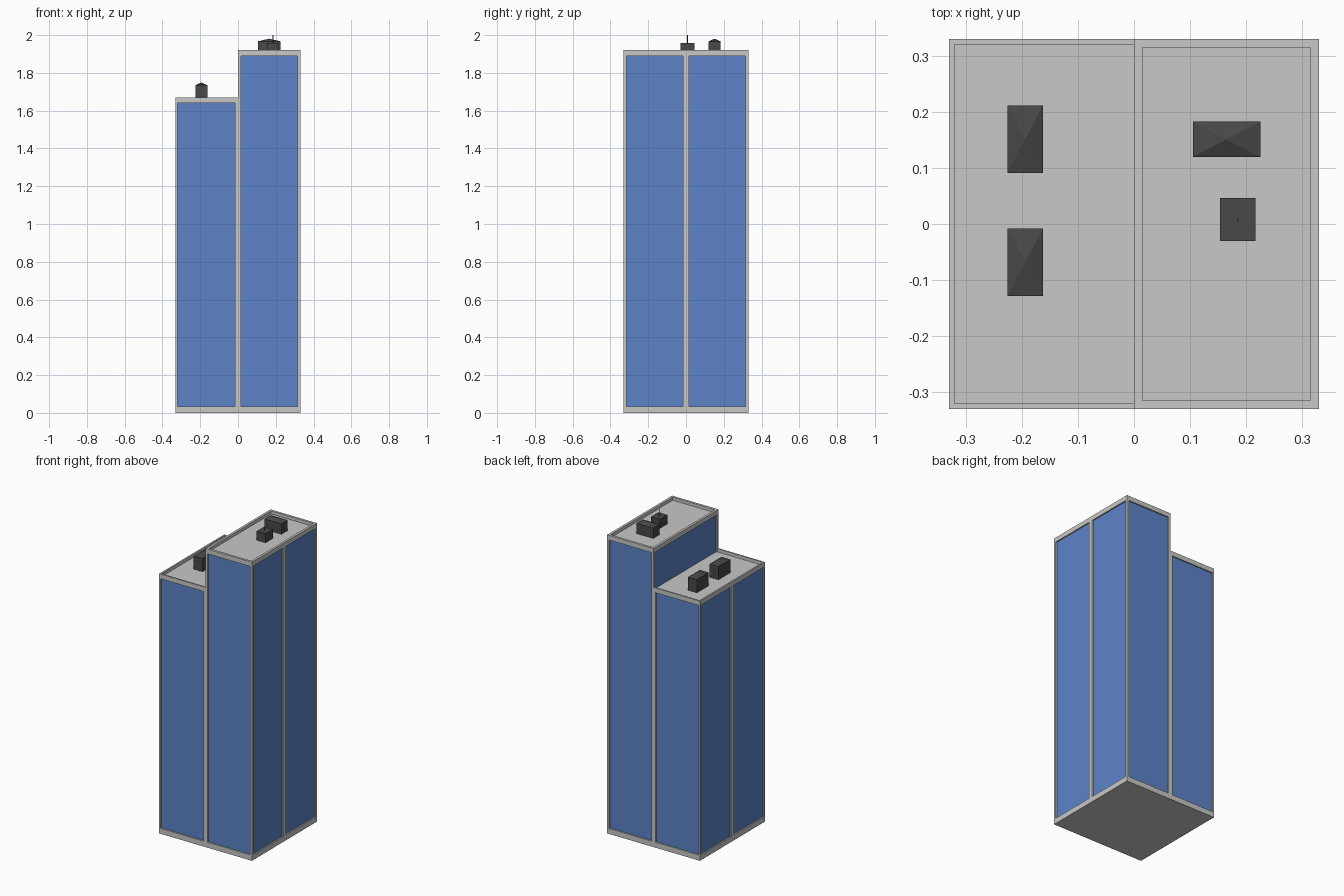
import bpy
import bmesh
from mathutils import Vector

cube = bpy.data.objects.get("Cube")
if cube:
    bpy.data.objects.remove(cube, do_unlink=True)


def material(name, rgb):
    m = bpy.data.materials.new(name)
    m.use_nodes = True
    m.diffuse_color = (*rgb, 1)
    m.node_tree.nodes["Principled BSDF"].inputs["Base Color"].default_value = (*rgb, 1)
    return m


GREY = material("light concrete", (0.58, 0.58, 0.57))
BLUE = material("blue glass", (0.11, 0.23, 0.58))
DARK = material("dark metal", (0.065, 0.065, 0.065))

HALF = 0.33      # half width of the whole block
RECESS = 0.008   # depth of the glass behind the frame
POST = 0.015     # half width of the middle posts
BASE = 0.035     # height of the plinth
BAND = 0.03      # height of the top band
DECK = 0.02      # depth of the roof deck below the parapet


def add_box(bm, x0, x1, y0, y1, z0, z1):
    """Add a box to bm and return its vertices."""
    verts = bmesh.ops.create_cube(bm, size=1)["verts"]
    low, high = Vector((x0, y0, z0)), Vector((x1, y1, z1))
    for v in verts:
        v.co = (low + high) / 2 + v.co * (high - low)
    return verts


def finish(bm, name, mat):
    mesh = bpy.data.meshes.new(name)
    bm.to_mesh(mesh)
    bm.free()
    mesh.materials.append(mat)
    ob = bpy.data.objects.new(name, mesh)
    bpy.context.collection.objects.link(ob)
    return ob


def wing(name, side, height, edge, inner_wall):
    """One tower wing; side is +1 or -1 along x, edge the parapet thickness."""
    def box(bm, a, b, y0, y1, z0, z1):
        xa, xb = sorted((a * side, b * side))
        add_box(bm, xa, xb, y0, y1, z0, z1)

    top = height - BAND
    # Glass core
    glass = bmesh.new()
    start = RECESS if inner_wall else -0.02
    box(glass, start, HALF - RECESS, -HALF + RECESS, HALF - RECESS, 0.01, top + 0.004)
    finish(glass, name + "_glass", BLUE)

    # Plinth, roof deck and posts
    frame = bmesh.new()
    box(frame, 0, HALF, -HALF, HALF, 0, BASE)
    box(frame, 0 if inner_wall else -0.01, HALF, -HALF, HALF, top, height - DECK)
    for s in (-1, 1):
        ya, yb = sorted((s * HALF, s * (HALF - edge)))
        box(frame, HALF - edge, HALF, ya, yb, BASE, top)
        box(frame, 0, POST, ya, yb, BASE, top)
        # Parapet along front and back
        box(frame, 0, HALF, ya, yb, height - DECK, height)
    box(frame, HALF - edge, HALF, -POST, POST, BASE, top)
    # Parapet along the sides
    run = HALF - edge
    box(frame, HALF - edge, HALF, -run, run, height - DECK, height)
    if inner_wall:
        box(frame, 0, edge, -run, run, height - DECK, height)
    finish(frame, name + "_frame", GREY)


wing("tall_wing", 1, 1.92, 0.015, True)
wing("low_wing", -1, 1.67, 0.01, False)


def roof_unit(name, x, y, w, d, z0, z1, rise):
    """Plant box with a shallow pyramid lid."""
    bm = bmesh.new()
    add_box(bm, x - w / 2, x + w / 2, y - d / 2, y + d / 2, z0, z1)
    if rise:
        lid = max(bm.faces, key=lambda f: f.calc_center_median().z)
        apex = bmesh.ops.poke(bm, faces=[lid])["verts"][0]
        apex.co.z += rise
    return finish(bm, name, DARK)


roof_unit("low_roof_unit_back", -0.194, 0.151, 0.063, 0.12, 1.65, 1.735, 0.014)
roof_unit("low_roof_unit_front", -0.194, -0.068, 0.063, 0.12, 1.65, 1.735, 0.014)
roof_unit("tall_roof_unit", 0.165, 0.151, 0.12, 0.063, 1.90, 1.967, 0.014)
roof_unit("antenna_box", 0.185, 0.008, 0.063, 0.076, 1.90, 1.958, 0)

# Antenna mast
bpy.ops.mesh.primitive_cylinder_add(vertices=6, radius=0.002, depth=0.05,
                                    location=(0.185, 0.008, 1.975))
mast = bpy.context.object
mast.name = "antenna_mast"
mast.data.materials.append(DARK)
